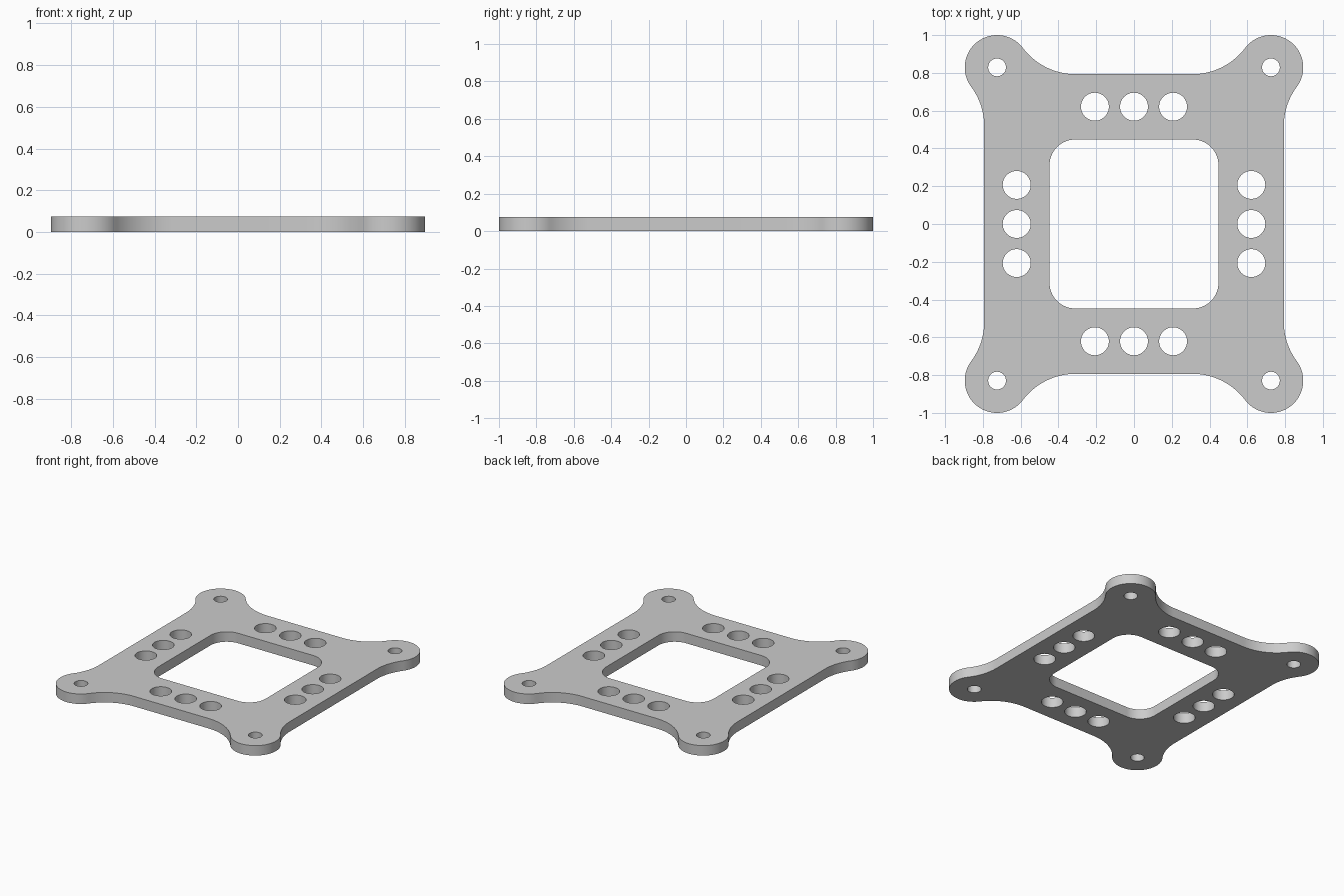
import bpy, bmesh
from math import sin, cos, pi, atan2, sqrt, radians

if "Cube" in bpy.data.objects:
    bpy.data.objects.remove(bpy.data.objects["Cube"])

THICK = 0.075
EDGE = 0.793                 # straight sides of the frame
LX, LY, LR = 0.725, 0.829, 0.171   # corner lobe centre and radius
FR = 0.352                   # concave fillet radius


def arc(cx, cy, r, a0, a1, n):
    return [(cx + r * cos(a0 + (a1 - a0) * i / n),
             cy + r * sin(a0 + (a1 - a0) * i / n)) for i in range(n + 1)]


def circle(cx, cy, r, n=48):
    return arc(cx, cy, r, 0, 2 * pi, n)[:-1]


def four_way(quarter):
    """Mirror a first-quadrant outline into a closed loop."""
    flip = quarter[::-1]
    return (quarter + [(-x, y) for x, y in flip]
            + [(-x, -y) for x, y in quarter] + [(x, -y) for x, y in flip])


# Outline: side fillet, round lobe, top fillet
side_x = EDGE + FR
side_y = LY - sqrt((FR + LR) ** 2 - (side_x - LX) ** 2)
top_y = EDGE + FR
top_x = LX - sqrt((FR + LR) ** 2 - (top_y - LY) ** 2)
a_side = atan2(side_y - LY, side_x - LX)
a_top = atan2(top_y - LY, top_x - LX)
quarter = (arc(side_x, side_y, FR, pi, a_side + pi, 16)
           + arc(LX, LY, LR, a_side, a_top, 40)[1:]
           + arc(top_x, top_y, FR, a_top - pi, -pi / 2, 20)[1:])
loops = [four_way(quarter)]

# Rounded square window
WIN, WR = 0.447, 0.135
loops.append(four_way(arc(WIN - WR, WIN - WR, WR, 0, pi / 2, 14)))

# Screw holes in the lobes, and rows of three holes on each side
for sx in (-1, 1):
    for sy in (-1, 1):
        loops.append(circle(sx * LX, sy * LY, 0.047))
for s in (-1, 1):
    for t in (-0.207, 0, 0.207):
        loops.append(circle(s * 0.621, t, 0.074))
        loops.append(circle(t, s * 0.621, 0.074))

# Filled and extruded flat curve
curve = bpy.data.curves.new("mounting_plate", 'CURVE')
curve.dimensions = '2D'
curve.fill_mode = 'BOTH'
curve.extrude = THICK / 2
for pts in loops:
    sp = curve.splines.new('POLY')
    sp.points.add(len(pts) - 1)
    for p, (x, y) in zip(sp.points, pts):
        p.co = (x, y, 0, 1)
    sp.use_cyclic_u = True
plate = bpy.data.objects.new("mounting_plate", curve)
bpy.context.collection.objects.link(plate)
bpy.context.view_layer.objects.active = plate
plate.select_set(True)
bpy.ops.object.convert(target='MESH')
plate = bpy.context.object

# Weld walls to caps and stand the plate on the ground
bm = bmesh.new()
bm.from_mesh(plate.data)
bmesh.ops.remove_doubles(bm, verts=bm.verts, dist=1e-5)
bmesh.ops.translate(bm, verts=bm.verts, vec=(0, 0, THICK / 2))
bmesh.ops.recalc_face_normals(bm, faces=bm.faces)
bm.to_mesh(plate.data)
bm.free()
bpy.ops.object.shade_smooth_by_angle(angle=radians(30))
